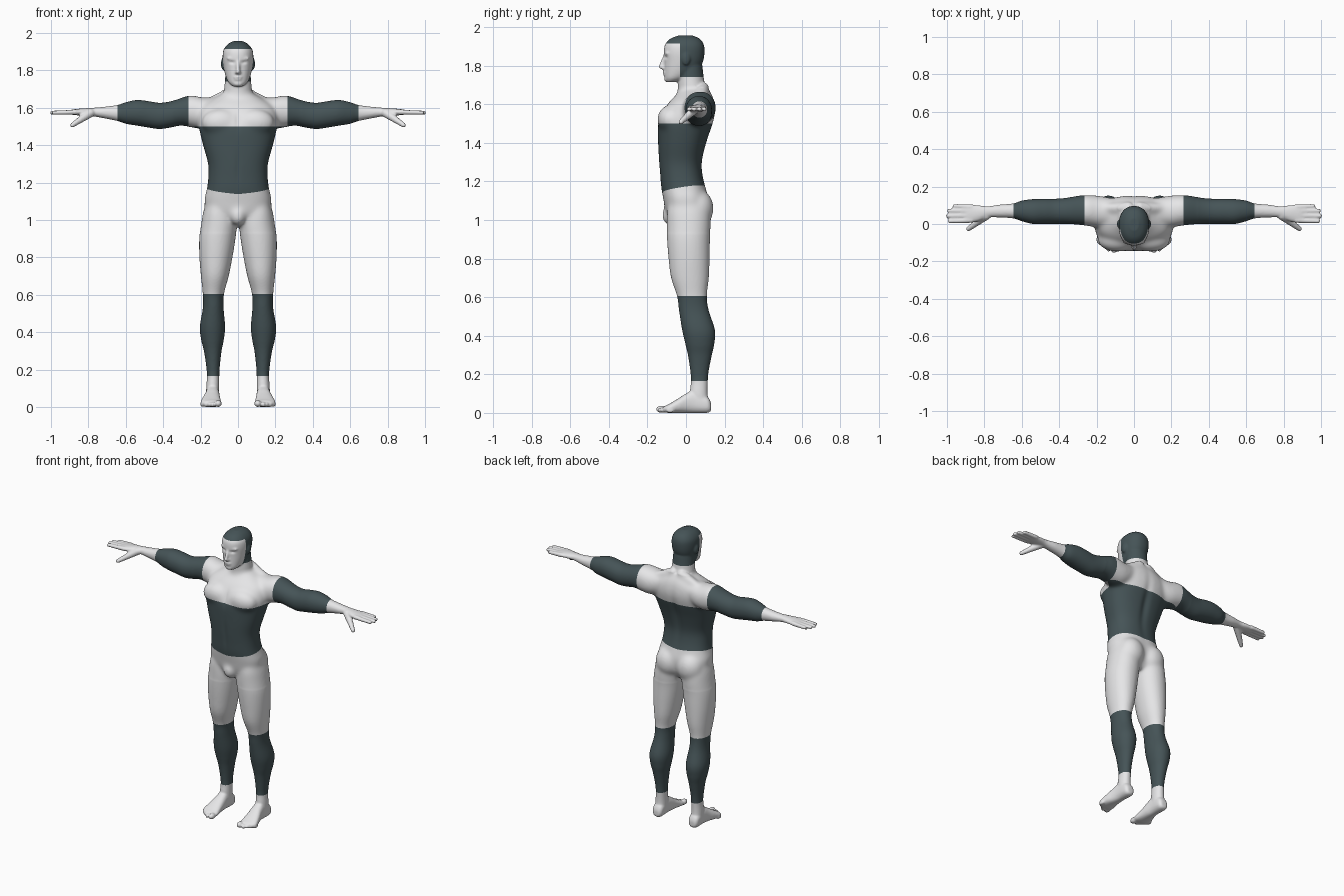
import bpy
import bmesh
import math
from mathutils import Vector, Matrix

cube = bpy.data.objects.get("Cube")
if cube:
    bpy.data.objects.remove(cube, do_unlink=True)


def make_material(name, colour):
    mat = bpy.data.materials.new(name)
    mat.use_nodes = True
    mat.diffuse_color = colour
    mat.node_tree.nodes["Principled BSDF"].inputs["Base Color"].default_value = colour
    return mat


light_grey = make_material("light grey", (0.81, 0.81, 0.82, 1))
dark_slate = make_material("dark slate", (0.06, 0.088, 0.095, 1))

bm = bmesh.new()


def catmull(a, b, c, d, t):
    """Smooth value between b and c."""
    return b + 0.5 * t * (c - a + t * (2 * a - 5 * b + 4 * c - d + t * (3 * (b - c) + d - a)))


def refine(rings, steps=5):
    padded = [rings[0]] + rings + [rings[-1]]
    fine = []
    for quad in zip(padded, padded[1:], padded[2:], padded[3:]):
        for i in range(steps):
            fine.append([catmull(*vals, i / steps) for vals in zip(*quad)])
    return fine + [rings[-1]]


def loft(axis, rings, power=2.3, sides=40):
    """Skin rings of (position, low a, high a, low b, high b) along an axis."""
    order = {"x": (2, 0, 1), "y": (0, 2, 1), "z": (0, 1, 2)}[axis]
    loops = []
    for pos, a0, a1, b0, b1 in refine(rings):
        loop = []
        for i in range(sides):
            ang = math.tau * i / sides
            ca, sa = math.cos(ang), math.sin(ang)
            u = math.copysign(abs(ca) ** (2 / power), ca)
            v = math.copysign(abs(sa) ** (2 / power), sa)
            local = ((a0 + a1) / 2 + u * (a1 - a0) / 2, (b0 + b1) / 2 + v * (b1 - b0) / 2, pos)
            loop.append(bm.verts.new([local[k] for k in order]))
        loops.append(loop)
    for low, high in zip(loops, loops[1:]):
        for i in range(sides):
            j = (i + 1) % sides
            bm.faces.new((low[i], low[j], high[j], high[i]))
    bm.faces.new(loops[0])
    bm.faces.new(loops[-1])


def ball(centre, radii):
    place = Matrix.Translation(centre) @ Matrix.Diagonal((*radii, 1))
    bmesh.ops.create_icosphere(bm, subdivisions=3, radius=1, matrix=place)


def rod(start, end, r0, r1, count=10):
    """Tapered round-ended limb."""
    for i in range(count):
        t = i / (count - 1)
        r = r0 + (r1 - r0) * t
        ball(Vector(start).lerp(Vector(end), t), (r, r, r))


# Left arm, from shoulder to palm
loft("x", [
    (.08, 0, .13, 1.53, 1.66), (.18, -.02, .15, 1.49, 1.655),
    (.25, -.01, .155, 1.495, 1.668), (.3, -.005, .152, 1.505, 1.655),
    (.36, 0, .14, 1.495, 1.635), (.42, 0, .135, 1.487, 1.627),
    (.48, 0, .135, 1.495, 1.636), (.54, 0, .133, 1.505, 1.642),
    (.6, .015, .125, 1.515, 1.63), (.645, .03, .11, 1.53, 1.615),
    (.72, .035, .103, 1.545, 1.605), (.78, .035, .095, 1.556, 1.6),
    (.83, .016, .1, 1.558, 1.597), (.88, .006, .105, 1.562, 1.592),
    (.9, .012, .1, 1.566, 1.588)], power=2.1)

# Fingers and thumb
for y, tip in ((.096, .96), (.071, .988), (.043, .995), (.015, .985)):
    rod((.87, y * .9 + .006, 1.577), (tip, y, 1.574), .0145, .0115)
rod((.79, .045, 1.572), (.885, -.026, 1.508), .024, .0135)

# Left leg, from hip to ankle
loft("z", [
    (1.1, .04, .17, -.085, .1), (1.04, .02, .187, -.098, .122),
    (.98, .006, .197, -.1, .128),
    (.9, .014, .207, -.098, .124), (.8, .03, .206, -.09, .122),
    (.7, .05, .198, -.077, .118), (.605, .075, .188, -.046, .108),
    (.53, .077, .188, -.036, .118), (.43, .069, .204, -.02, .15),
    (.36, .076, .197, -.004, .147), (.3, .088, .182, .01, .134),
    (.22, .097, .17, .022, .118), (.165, .1, .166, .026, .113),
    (.1, .1, .17, .02, .112), (.04, .1, .17, .03, .12)], power=2.1)

# Left foot and toes
loft("y", [
    (.13, .115, .155, .012, .05), (.11, .1, .17, 0, .085),
    (.04, .1, .172, 0, .115), (0, .097, .178, 0, .1), (-.04, .094, .19, 0, .075),
    (-.09, .088, .2, 0, .045), (-.115, .09, .18, .004, .034)], power=2.4)
ball((.106, -.128, .019), (.019, .028, .019))
for i in range(4):
    ball((.136 + .018 * i, -.127 + .015 * i, .014), (.011, .023, .014))

# Left chest muscle, trapezius, buttock, brow and ear
ball((.09, -.085, 1.52), (.105, .064, .075))
rod((.03, .085, 1.68), (.15, .085, 1.632), .035, .026)
ball((.08, .06, 1.06), (.09, .084, .1))
ball((.032, -.094, 1.864), (.03, .016, .009))
ball((.08, .0, 1.835), (.011, .022, .033))

# Mirror everything on the left to the right
copy = bmesh.ops.duplicate(bm, geom=bm.verts[:] + bm.edges[:] + bm.faces[:])
for item in copy["geom"]:
    if isinstance(item, bmesh.types.BMVert):
        item.co.x *= -1


def central(rings, power):
    loft("z", [(z, -w, w, front, back) for z, w, front, back in rings], power)


# Torso
central([
    (.97, .06, -.06, .08), (1.03, .155, -.1, .11), (1.1, .18, -.116, .118),
    (1.17, .166, -.129, .102), (1.23, .159, -.134, .088), (1.3, .16, -.14, .084),
    (1.4, .187, -.145, .107), (1.5, .21, -.145, .14), (1.56, .21, -.122, .152),
    (1.61, .19, -.088, .148), (1.65, .13, -.05, .135), (1.68, .075, -.03, .115)], 2.4)
ball((0, -.08, 1.025), (.045, .045, .055))

# Neck
central([(1.62, .095, -.06, .12), (1.67, .08, -.044, .11), (1.72, .072, -.042, .095),
         (1.8, .066, -.04, .085)], 2)

# Head
central([
    (1.715, .028, -.103, -.05), (1.735, .05, -.11, .0), (1.77, .066, -.112, .06),
    (1.82, .077, -.112, .088), (1.87, .082, -.115, .096), (1.91, .077, -.108, .092),
    (1.94, .055, -.08, .07), (1.957, .024, -.035, .03)], 2.25)

# Nose, lips and chin
rod((0, -.11, 1.852), (0, -.13, 1.794), .007, .012)
ball((0, -.117, 1.788), (.019, .014, .009))
ball((0, -.108, 1.764), (.024, .013, .006))
ball((0, -.106, 1.752), (.021, .013, .006))
ball((0, -.097, 1.73), (.026, .017, .016))

bmesh.ops.recalc_face_normals(bm, faces=bm.faces[:])
mesh = bpy.data.meshes.new("parts")
bm.to_mesh(mesh)
bm.free()
body = bpy.data.objects.new("body", mesh)
bpy.context.collection.objects.link(body)

# Fuse the parts into one smooth skin
fuse = body.modifiers.new("fuse", "REMESH")
fuse.mode = "VOXEL"
fuse.voxel_size = 0.006
relax = body.modifiers.new("relax", "SMOOTH")
relax.factor = 0.5
relax.iterations = 4
graph = bpy.context.evaluated_depsgraph_get()
skin = bpy.data.meshes.new_from_object(body.evaluated_get(graph))
body.modifiers.clear()
body.data = skin
bpy.data.meshes.remove(mesh)
skin.name = "body"
skin.materials.clear()
skin.materials.append(light_grey)
skin.materials.append(dark_slate)

bm = bmesh.new()
bm.from_mesh(skin)

# Melt the muscles of the trunk into each other
trunk = [v for v in bm.verts if abs(v.co.x) < .34 and .93 < v.co.z < 1.69]
for _ in range(30):
    bmesh.ops.smooth_vert(bm, verts=trunk, factor=0.5, use_axis_x=True,
                          use_axis_y=True, use_axis_z=True)

# Hollows: eye sockets, breastbone, belly line and spine (centre, spread, push in y)
hollows = [
    ((.031, -.11, 1.843), (.015, .04, .008), .008),
    ((-.031, -.11, 1.843), (.015, .04, .008), .008),
    ((0, -.14, 1.53), (.014, .05, .05), .006),
    ((0, -.14, 1.28), (.014, .05, .09), .004),
    ((0, .12, 1.4), (.025, .06, .17), -.012),
]
for vert in bm.verts:
    for centre, spread, push in hollows:
        d = sum(((p - c) / s) ** 2 for p, c, s in zip(vert.co, centre, spread))
        if d < 9:
            vert.co.y += push * math.exp(-d)


def cut(point, normal, region):
    """Slice the skin along a plane, only where the region rule holds."""
    faces = [f for f in bm.faces if region(f.calc_center_median())]
    edges = {e for f in faces for e in f.edges}
    verts = {v for f in faces for v in f.verts}
    bmesh.ops.bisect_plane(bm, geom=faces + list(edges) + list(verts), dist=1e-6,
                           plane_co=point, plane_no=normal)


# Clean colour borders
UP = (0, 0, 1)
for side in (-1, 1):
    for x in (.265, .645):
        cut((side * x, 0, 0), (1, 0, 0), lambda c: c.z > 1.4)
for z in (.165, .605, 1.5):
    cut((0, 0, z), UP, lambda c: abs(c.x) < .27)
cut((0, 0, 0), (1, 0, 0), lambda c: 1.1 < c.z < 1.25)
for side in (-1, 1):
    cut((0, 0, 1.157), (-.1 * side, -.15, 1), lambda c: c.x * side > 0 and 1.1 < c.z < 1.25)
cut((0, 0, 1.915), UP, lambda c: c.z > 1.85)
cut((0, 0, 1.74), UP, lambda c: c.z > 1.7)
cut((0, -.03, 0), (0, 1, 0), lambda c: c.z > 1.7)


def is_dark(c):
    x = abs(c.x)
    hair = c.z > 1.915 or (c.z > 1.74 and c.y > -.03)
    sleeve = .265 < x < .645 and c.z > 1.4
    vest = x < .265 and 1.157 + .15 * c.y + .1 * x < c.z < 1.5
    sock = .165 < c.z < .605
    return hair or sleeve or vest or sock


for face in bm.faces:
    face.smooth = True
    face.material_index = int(is_dark(face.calc_center_median()))
bm.to_mesh(skin)
bm.free()
